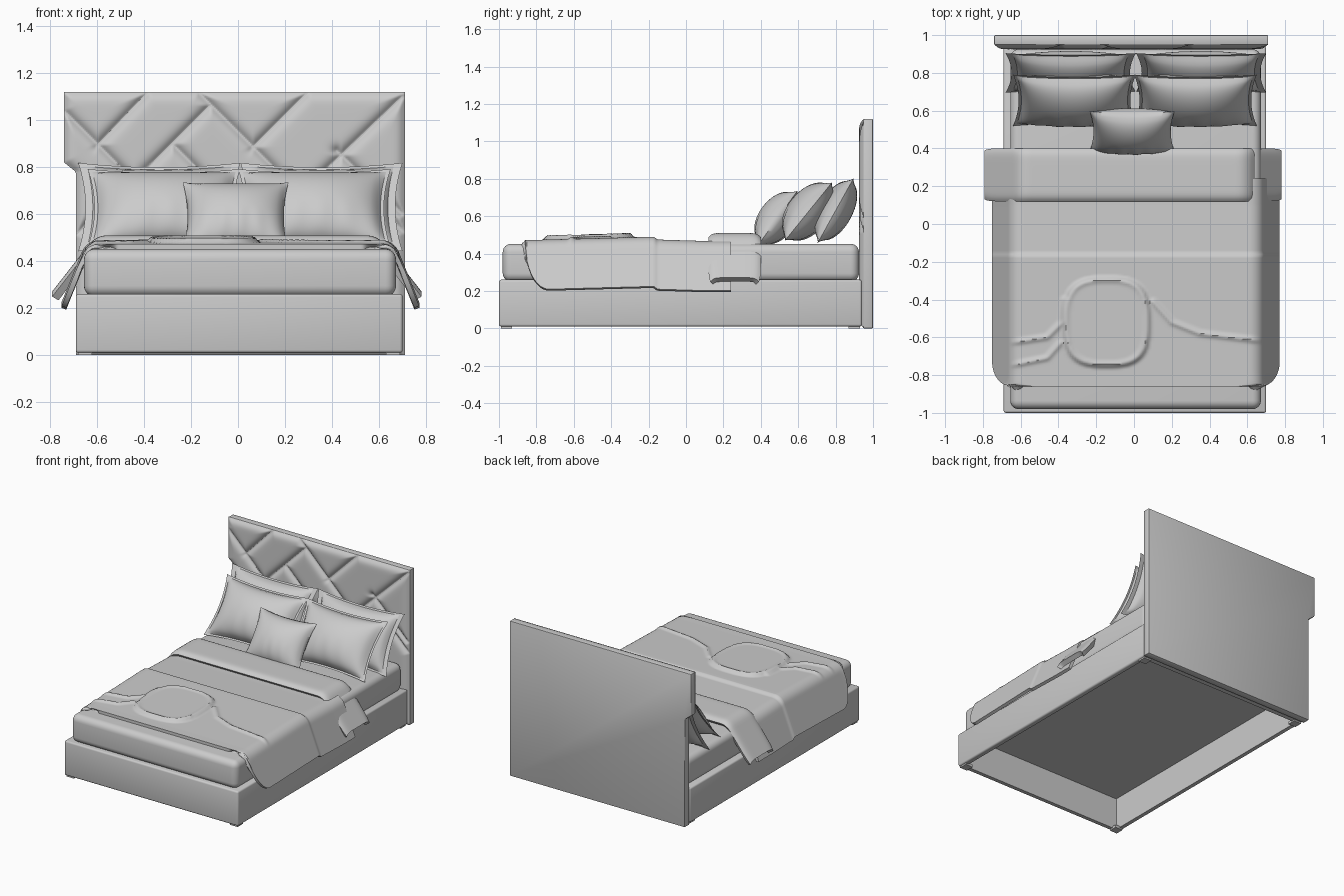
import bpy, bmesh, math
from mathutils import Vector, Matrix

cube = bpy.data.objects.get("Cube")
if cube:
    bpy.data.objects.remove(cube, do_unlink=True)

grey = bpy.data.materials.new("soft_grey_fabric")
grey.use_nodes = True
grey.diffuse_color = (0.6, 0.6, 0.6, 1)
grey.node_tree.nodes["Principled BSDF"].inputs["Base Color"].default_value = (0.6, 0.6, 0.6, 1)


def finish(name, bm, angle=40):
    mesh = bpy.data.meshes.new(name)
    bm.to_mesh(mesh)
    bm.free()
    mesh.materials.append(grey)
    mesh.shade_smooth()
    mesh.set_sharp_from_angle(angle=math.radians(angle))
    obj = bpy.data.objects.new(name, mesh)
    bpy.context.collection.objects.link(obj)
    return obj


def bevel(bm, width, segments=3):
    bmesh.ops.bevel(bm, geom=bm.edges[:], offset=width, segments=segments,
                    profile=0.5, affect='EDGES', clamp_overlap=True)


def box_mesh(lo, hi):
    lo, hi = Vector(lo), Vector(hi)
    bm = bmesh.new()
    size = Matrix.Diagonal((*(hi - lo), 1))
    bmesh.ops.create_cube(bm, size=1, matrix=Matrix.Translation((lo + hi) / 2) @ size)
    return bm


def surface(name, sheets, nu, nv, thickness=0):
    """Build grids from functions of u, v in 0..1 and weld them together."""
    bm = bmesh.new()
    for f in sheets:
        rows = [[bm.verts.new(f(i / nu, j / nv)) for i in range(nu + 1)] for j in range(nv + 1)]
        for a, b in zip(rows, rows[1:]):
            for i in range(nu):
                bm.faces.new((a[i], a[i + 1], b[i + 1], b[i]))
    bmesh.ops.remove_doubles(bm, verts=bm.verts[:], dist=1e-5)
    obj = finish(name, bm, 60)
    if thickness:
        mod = obj.modifiers.new("cloth", 'SOLIDIFY')
        mod.thickness, mod.offset = thickness, -1
        split = obj.modifiers.new("crisp_hem", 'EDGE_SPLIT')
        split.split_angle = math.radians(50)
    return obj


def line_distance(x, y, lines):
    best = 9
    for ax, ay, bx, by in lines:
        dx, dy = bx - ax, by - ay
        t = max(0, min(1, ((x - ax) * dx + (y - ay) * dy) / (dx * dx + dy * dy)))
        best = min(best, math.hypot(x - ax - t * dx, y - ay - t * dy))
    return best


def clamp(t):
    return max(0, min(1, t))


# Hollow bed base
bm = box_mesh((-0.69, -1, 0.01), (0.7, 0.94, 0.26))
bevel(bm, 0.012)
under = min(bm.faces, key=lambda f: f.calc_center_median().z)
bmesh.ops.inset_region(bm, faces=[under], thickness=0.035)
top = bmesh.ops.extrude_discrete_faces(bm, faces=[under])["faces"][0]
bmesh.ops.translate(bm, verts=top.verts[:], vec=(0, 0, 0.235))
finish("bed_base", bm)

# Small feet
for side, x in (("right", -0.65), ("left", 0.66)):
    for end, y in (("front", -0.96), ("back", 0.9)):
        finish(f"{end}_{side}_foot", box_mesh((x - 0.03, y - 0.03, 0), (x + 0.03, y + 0.03, 0.02)))

# Mattress
bm = box_mesh((-0.655, -0.98, 0.25), (0.672, 0.925, 0.452))
bevel(bm, 0.045, 6)
finish("mattress", bm)

# Headboard backing slab with the step on one side
outline = [(-0.69, 0), (0.71, 0), (0.71, 1.12), (-0.74, 1.12), (-0.74, 0.82), (-0.69, 0.78)]
bm = bmesh.new()
face = bm.faces.new([bm.verts.new((x, 0.948, z)) for x, z in outline])
back = bmesh.ops.extrude_face_region(bm, geom=[face])["geom"]
bmesh.ops.translate(bm, verts=[v for v in back if isinstance(v, bmesh.types.BMVert)], vec=(0, 0.052, 0))
bmesh.ops.recalc_face_normals(bm, faces=bm.faces[:])
bevel(bm, 0.006, 2)
finish("headboard_back", bm)

# Padded headboard front, quilted along diagonal seams
seams = [(-0.74, 1.04, -0.15, 0.45), (-0.38, 1.12, -0.6, 0.89), (-0.17, 1.12, 0.5, 0.45),
         (-0.12, 1.06, -0.44, 0.74), (-0.27, 0.89, 0.17, 0.45), (0.3, 1.12, 0.06, 0.88),
         (0.7, 1.1, 0.26, 0.68), (0.42, 0.87, 0.7, 0.6), (-0.55, 0.65, -0.7, 0.5),
         (0.6, 0.63, 0.71, 0.52)]
seams += [(*a, *b) for a, b in zip(outline, outline[1:] + outline[:1])]


def padding(u, v):
    z = 1.12 * v
    left = -0.69 - 0.05 * clamp((z - 0.78) / 0.04)
    x = left + (0.71 - left) * u
    d = line_distance(x, z, seams)
    return x, 0.95 - 0.025 * (1 - math.exp(-(d / 0.02) ** 1.3)), z


surface("headboard_padding", [padding], 210, 160)


def drape(d, flat, radius, angle):
    """Outward reach and fall of cloth at distance d from the bed's middle."""
    bend = clamp((d - flat) / (radius * angle)) * angle
    hang = max(0, d - flat - radius * angle)
    reach = min(d, flat) + radius * math.sin(bend) + hang * math.cos(angle)
    return reach, radius * (1 - math.cos(bend)) + hang * math.sin(angle)


# Duvet with a seam step, soft folds and a rounded raised patch
folds = [(-0.66, -0.63, -0.46, -0.6), (-0.46, -0.6, -0.38, -0.52), (-0.38, -0.52, -0.37, -0.4),
         (-0.66, -0.75, -0.46, -0.71), (-0.46, -0.71, -0.39, -0.63), (0.68, -0.62, 0.35, -0.58),
         (0.35, -0.58, 0.2, -0.52), (0.2, -0.52, 0.1, -0.41)]


def duvet(u, v):
    y = -0.86 + 1.1 * v
    corner = math.sqrt(1 - clamp((-0.73 - y) / 0.13) ** 2)
    s = (2 * u - 1) * (0.66 + 0.267 * corner)
    reach, fall = drape(abs(s), 0.6, 0.08, math.radians(68))
    x = math.copysign(reach, s) + 0.01
    h = 0.467 + 0.008 * clamp((0.1 - y) / 0.26) + 0.014 * clamp((-0.155 - y) / 0.012)
    h -= 0.016 * clamp((-0.2 - y) / 0.6)
    q = (abs(x + 0.145) / 0.235) ** 3 + (abs(y + 0.52) / 0.245) ** 3
    lift = 0.024 * clamp((1 - q) / 0.25) - 0.008 * clamp((0.75 - q) / 0.2)
    lift += 0.012 * math.exp(-(line_distance(x, y, folds) / 0.012) ** 2)
    return x, y, h - fall + lift * clamp((0.68 - abs(s)) / 0.06)


surface("duvet", [duvet], 150, 110, 0.022)


# Turned-back band at the top of the duvet
def turned_band(u, v):
    s = (2 * u - 1) * 0.895
    reach, fall = drape(abs(s), 0.55, 0.1, math.radians(52))
    edge = abs(2 * v - 1) ** 8
    end = abs(2 * u - 1) ** 30
    return math.copysign(reach, s) - 0.005, 0.26 + (v - 0.5) * (0.28 - 0.02 * end), 0.51 - fall - 0.022 * edge


surface("duvet_turned_band", [turned_band], 90, 24, 0.035)


# Pillows: two puffed sheets with pinched corners and a flat flange
def pillow(name, width, height, depth, centre, lean, flange=0.9, yaw=0):
    turn = Matrix.Rotation(math.radians(yaw), 3, 'Z') @ Matrix.Rotation(math.radians(-lean), 3, 'X')

    def sheet(side):
        def point(u, v):
            a, b = (2 * u - 1) * -side, 2 * v - 1
            x = a * width / 2 * (1 - 0.09 * (1 - b * b))
            z = b * height / 2 * (1 - 0.1 * (1 - a * a))
            puff = max(0, 1 - (a / flange) ** 2) * max(0, 1 - (b / flange) ** 2)
            crease = 1 + 0.05 * math.sin(17 * a) * clamp(-b) * (1 - a * a)
            y = side * depth / 2 * puff ** 0.5 * crease
            return Vector(centre) + turn @ Vector((x, y, z))
        return point

    surface(name, [sheet(-1), sheet(1)], 40, 32)


for side, s in (("right", -1), ("left", 1)):
    pillow(f"back_{side}_pillow", 0.69, 0.43, 0.18, (0.01 + s * 0.345, 0.8, 0.63), 29)
    pillow(f"front_{side}_pillow", 0.65, 0.43, 0.22, (0.005 + s * 0.32, 0.655, 0.625), 39, 0.92)
pillow("small_cushion", 0.45, 0.36, 0.2, (-0.01, 0.49, 0.59), 36, 0.97)
